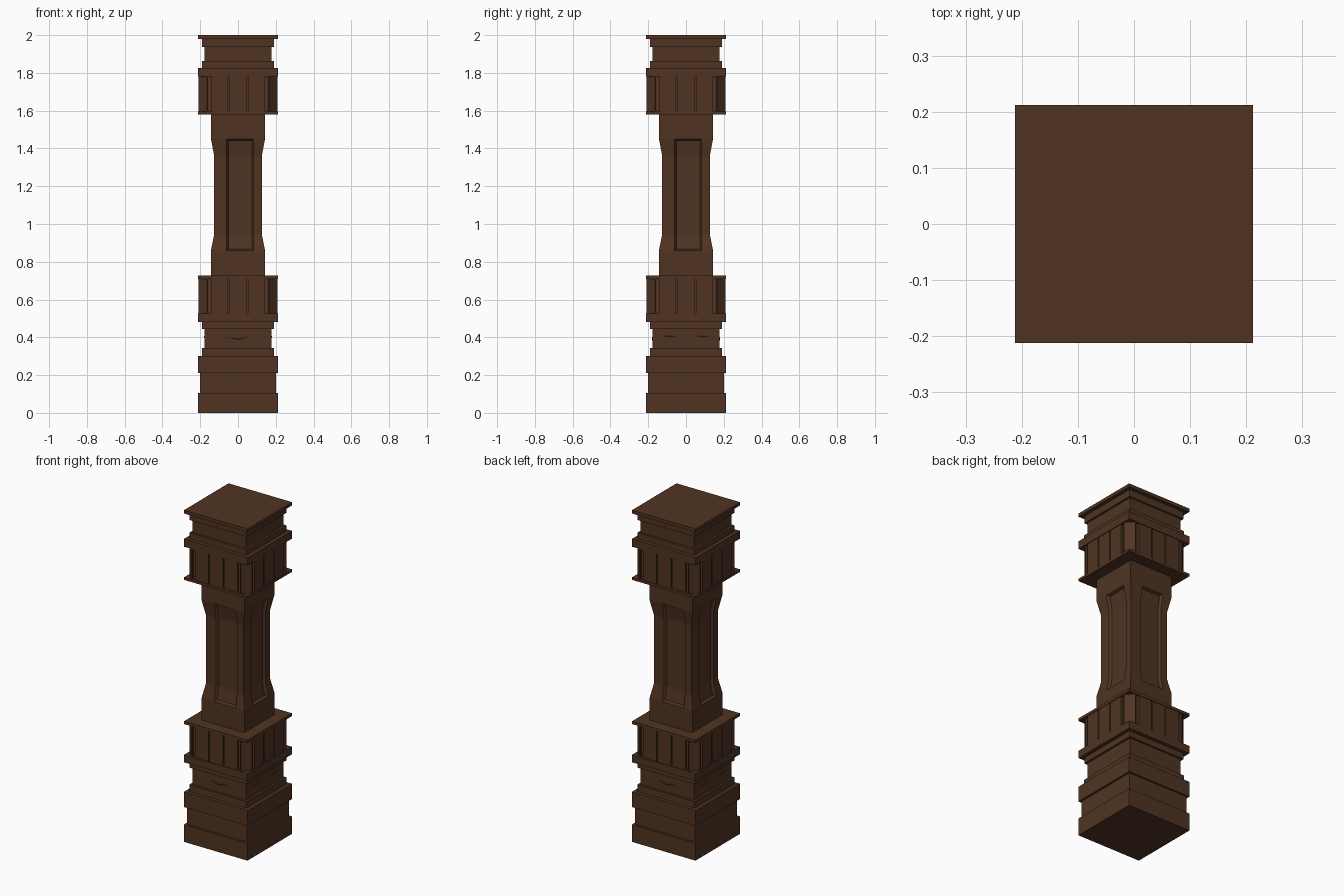
import bpy, bmesh, math
from mathutils import Matrix

if "Cube" in bpy.data.objects:
    bpy.data.objects.remove(bpy.data.objects["Cube"])

wood = bpy.data.materials.new("dark_wood")
wood.diffuse_color = (0.08, 0.034, 0.016, 1)
wood.use_nodes = True
wood.node_tree.nodes["Principled BSDF"].inputs["Base Color"].default_value = wood.diffuse_color


def finish(bm, name):
    bmesh.ops.remove_doubles(bm, verts=bm.verts, dist=1e-5)
    bmesh.ops.recalc_face_normals(bm, faces=bm.faces)
    mesh = bpy.data.meshes.new(name)
    bm.to_mesh(mesh)
    bm.free()
    mesh.materials.append(wood)
    ob = bpy.data.objects.new(name, mesh)
    bpy.context.collection.objects.link(ob)
    return ob


def quarter_turns():
    return [Matrix.Rotation(math.pi / 2 * k, 4, 'Z') for k in range(4)]


def square_stack(name, steps):
    """Stepped square moulding: steps are (half width, bottom z, top z)."""
    bm = bmesh.new()
    rings = []
    for h, z0, z1 in steps:
        for z in (z0, z1):
            rings.append([bm.verts.new((sx * h, sy * h, z))
                          for sx, sy in ((-1, -1), (1, -1), (1, 1), (-1, 1))])
    for a, b in zip(rings, rings[1:]):
        for i in range(4):
            j = (i + 1) % 4
            bm.faces.new((a[i], a[j], b[j], b[i]))
    bm.faces.new(rings[0])
    bm.faces.new(rings[-1])
    return finish(bm, name)


def slatted_band(name, z0, z1):
    """Square band with chamfered corners and grooves between the slats."""
    h, end, depth = 0.208, 0.165, 0.013
    side = [(-end, -h)]
    for x, w in ((-0.15, 0.009), (-0.048, 0.004), (0.048, 0.004), (0.15, 0.009)):
        side += [(x - w, -h), (x - w, -h + depth), (x + w, -h + depth), (x + w, -h)]
    side.append((end, -h))
    bm = bmesh.new()
    loop = [bm.verts.new(m @ Matrix.Translation((x, y, z0)).translation)
            for m in quarter_turns() for x, y in side]
    face = bm.faces.new(loop)
    top = bmesh.ops.extrude_face_region(bm, geom=[face], use_keep_orig=True)
    for v in top["geom"]:
        if isinstance(v, bmesh.types.BMVert):
            v.co.z = z1
    return finish(bm, name)


def panelled_shaft(name):
    """Waisted square shaft with a sunken panel on every side."""
    rows = [(0.143, 0.725), (0.143, 0.86), (0.126, 0.945),
            (0.126, 1.36), (0.143, 1.45), (0.143, 1.58)]
    bm = bmesh.new()
    panels = []
    for m in quarter_turns():
        grid = [[bm.verts.new(m @ Matrix.Translation((x, -h, z)).translation)
                 for x in (-h, -0.06, 0.083, h)] for h, z in rows]
        for r in range(5):
            for c in range(3):
                f = bm.faces.new((grid[r][c], grid[r][c + 1],
                                  grid[r + 1][c + 1], grid[r + 1][c]))
                if c == 1 and 1 <= r <= 3:
                    panels.append(f)
    bm.normal_update()
    bmesh.ops.inset_region(bm, faces=panels, thickness=0.01, depth=-0.014,
                           use_even_offset=True)
    return finish(bm, name)


def neck_crease(name, turn, xs):
    """Shallow carved ripple across the base neck."""
    bm = bmesh.new()
    m = Matrix.Rotation(turn, 4, 'Z')
    a, b, dip = xs
    mid = (a + b) / 2
    pts = [(a, -0.177, 0.405), (mid, -0.177, 0.405 + dip), (b, -0.177, 0.408),
           (mid, -0.181, 0.402 + dip), (mid, -0.177, 0.392 + dip)]
    v = [bm.verts.new(m @ Matrix.Translation(p).translation) for p in pts]
    for f in ((0, 3, 1), (1, 3, 2), (0, 4, 3), (3, 4, 2), (0, 1, 2, 4)):
        bm.faces.new([v[i] for i in f])
    return finish(bm, name)


# Base plinth and neck
square_stack("base", [(0.212, 0, 0.105), (0.2, 0.105, 0.21), (0.212, 0.21, 0.302),
                      (0.191, 0.302, 0.343), (0.178, 0.343, 0.445),
                      (0.19, 0.445, 0.48), (0.212, 0.48, 0.525)])
for k in (0, 2):
    neck_crease("neck_crease_face", k * math.pi / 2, (-0.09, 0.09, -0.012))
for k in (1, 3):
    for x in (-0.14, 0.035):
        neck_crease("neck_crease_side", k * math.pi / 2, (x, x + 0.12, 0.003))

# Lower slatted band with its cover plate
slatted_band("lower_slats", 0.525, 0.71)
square_stack("lower_plate", [(0.212, 0.71, 0.727)])

# Shaft
panelled_shaft("shaft")

# Upper slatted band and capital
square_stack("upper_plate", [(0.212, 1.58, 1.595)])
slatted_band("upper_slats", 1.595, 1.78)
square_stack("capital", [(0.212, 1.78, 1.827), (0.191, 1.827, 1.862),
                         (0.178, 1.862, 1.938), (0.19, 1.938, 1.98),
                         (0.212, 1.98, 2.0)])
